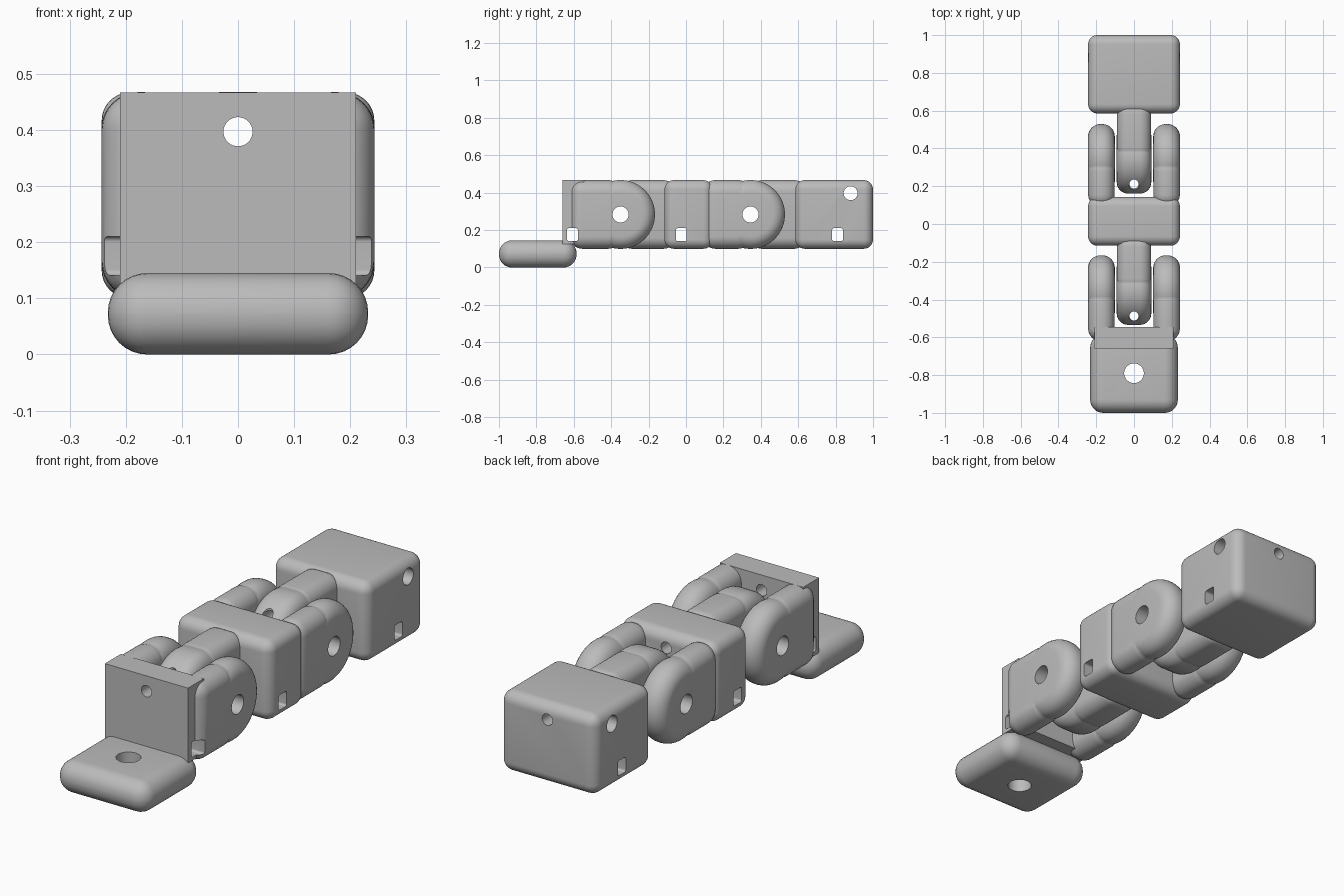
import bpy, bmesh, math
from mathutils import Matrix, Vector

cube = bpy.data.objects.get("Cube")
if cube:
    bpy.data.objects.remove(cube, do_unlink=True)

GREY = (0.5, 0.5, 0.5, 1)
mat = bpy.data.materials.new("plain grey")
mat.use_nodes = True
mat.diffuse_color = GREY
bsdf = mat.node_tree.nodes["Principled BSDF"]
bsdf.inputs["Base Color"].default_value = GREY
bsdf.inputs["Roughness"].default_value = 0.6

BOTTOM, TOP, HALF = 0.1, 0.467, 0.243
MID = (BOTTOM + TOP) / 2


def finish(bm, name):
    mesh = bpy.data.meshes.new(name)
    bmesh.ops.recalc_face_normals(bm, faces=bm.faces)
    bm.to_mesh(mesh)
    bm.free()
    mesh.materials.append(mat)
    ob = bpy.data.objects.new(name, mesh)
    bpy.context.collection.objects.link(ob)
    return ob


def box(name, x, y, z, bevel=0.0):
    """Rounded box from (min, max) pairs."""
    bm = bmesh.new()
    bmesh.ops.create_cube(bm, size=1)
    for v in bm.verts:
        v.co = Vector([(r[0] + r[1]) / 2 + c * (r[1] - r[0])
                       for c, r in zip(v.co, (x, y, z))])
    if bevel:
        bmesh.ops.bevel(bm, geom=bm.edges[:], offset=bevel, segments=8,
                        profile=0.5, affect='EDGES')
    return finish(bm, name)


def cylinder(name, axis, centre, radius, length, bevel=0.0, sides=48):
    bm = bmesh.new()
    bmesh.ops.create_cone(bm, cap_ends=True, segments=sides, radius1=radius,
                          radius2=radius, depth=length)
    if bevel:
        rim = [e for e in bm.edges if abs(e.verts[0].co.z - e.verts[1].co.z) < 1e-5]
        bmesh.ops.bevel(bm, geom=rim, offset=bevel, segments=8,
                        profile=0.5, affect='EDGES')
    turn = {'X': Matrix.Rotation(math.pi / 2, 4, 'Y'),
            'Y': Matrix.Rotation(math.pi / 2, 4, 'X'),
            'Z': Matrix.Identity(4)}[axis]
    bm.transform(Matrix.Translation(centre) @ turn)
    return finish(bm, name)


def boolean(ob, others, operation):
    """Combine the helpers into ob and bake the result."""
    for other in others:
        other.hide_render = True
        mod = ob.modifiers.new(other.name, 'BOOLEAN')
        mod.operation = operation
        mod.solver = 'EXACT'
        mod.object = other
    deps = bpy.context.evaluated_depsgraph_get()
    baked = bpy.data.meshes.new_from_object(ob.evaluated_get(deps))
    ob.modifiers.clear()
    ob.data = baked


def knuckle(name, x, root, pin, bevel):
    """Bar from the root to the pin, ending in a round disc."""
    bar = box(name, x, sorted((root, pin)), (BOTTOM, TOP), bevel)
    mid_x, width = (x[0] + x[1]) / 2, x[1] - x[0]
    disc = cylinder(name + "_disc", 'X', (mid_x, pin, MID), 0.184,
                    width + 0.001, bevel, 64)
    boolean(bar, [disc], 'UNION')
    bpy.data.objects.remove(disc)
    return bar


PINS = {"lower": -0.35, "upper": 0.345}
parts, tongues = [], []

# Forks and tongues of the two hinges
for hinge, prong_root, tongue_root in (("lower", -0.62, -0.06),
                                       ("upper", 0.09, 0.64)):
    pin = PINS[hinge]
    for side, x in (("left", (0.102, HALF)), ("right", (-HALF, -0.102))):
        parts.append(knuckle(f"{hinge}_prong_{side}", x, prong_root, pin, 0.066))
    tongues.append(knuckle(f"{hinge}_tongue", (-0.091, 0.091), tongue_root, pin, 0.06))

# Solid segments, mounting wall and foot
parts += tongues
parts.append(box("middle_segment", (-HALF, HALF), (-0.115, 0.143), (BOTTOM, TOP), 0.05))
parts.append(box("fingertip", (-HALF, HALF), (0.585, 1), (BOTTOM, TOP), 0.05))
parts.append(box("mounting_wall", (-0.21, 0.21), (-0.66, -0.545), (0.125, TOP)))
foot = box("foot", (-0.232, 0.232), (-1, -0.585), (0, 0.145), 0.07)
parts.append(foot)

# Cutters: pin holes, cable tunnel, strap slots, cord holes, screw hole
cutters = [cylinder("pin_cutter_" + n, 'X', (0, y, MID), 0.043, 1)
           for n, y in PINS.items()]
cutters.append(cylinder("tip_hole_cutter", 'X', (0, 0.88, 0.397), 0.037, 1))
cutters.append(cylinder("cable_cutter", 'Y', (0, 0, 0.397), 0.026, 3, 0, 32))
cutters += [box("slot_cutter", (-1, 1), (y - 0.029, y + 0.029), (0.141, 0.21), 0.01)
            for y in (-0.607, -0.025, 0.81)]
cord = [cylinder("cord_cutter", 'Z', (0, y, MID), 0.024, 1, 0, 32)
        for y in (-0.487, 0.212)]
screw = cylinder("screw_cutter", 'Z', (0, -0.79, 0.07), 0.052, 1)


def span(ob):
    return [(min(v.co[i] for v in ob.data.vertices),
             max(v.co[i] for v in ob.data.vertices)) for i in range(3)]


for ob in parts:
    tools = cutters + (cord if ob in tongues else []) + ([screw] if ob is foot else [])
    mine = span(ob)
    hits = [c for c in tools if all(a[0] < b[1] and b[0] < a[1]
                                    for a, b in zip(mine, span(c)))]
    if hits:
        boolean(ob, hits, 'DIFFERENCE')

for c in cutters + cord + [screw]:
    bpy.data.objects.remove(c)

# Smooth shading with sharp hole rims
bpy.ops.object.select_all(action='DESELECT')
for ob in parts:
    ob.select_set(True)
bpy.context.view_layer.objects.active = parts[0]
bpy.ops.object.shade_smooth_by_angle(angle=math.radians(35))
